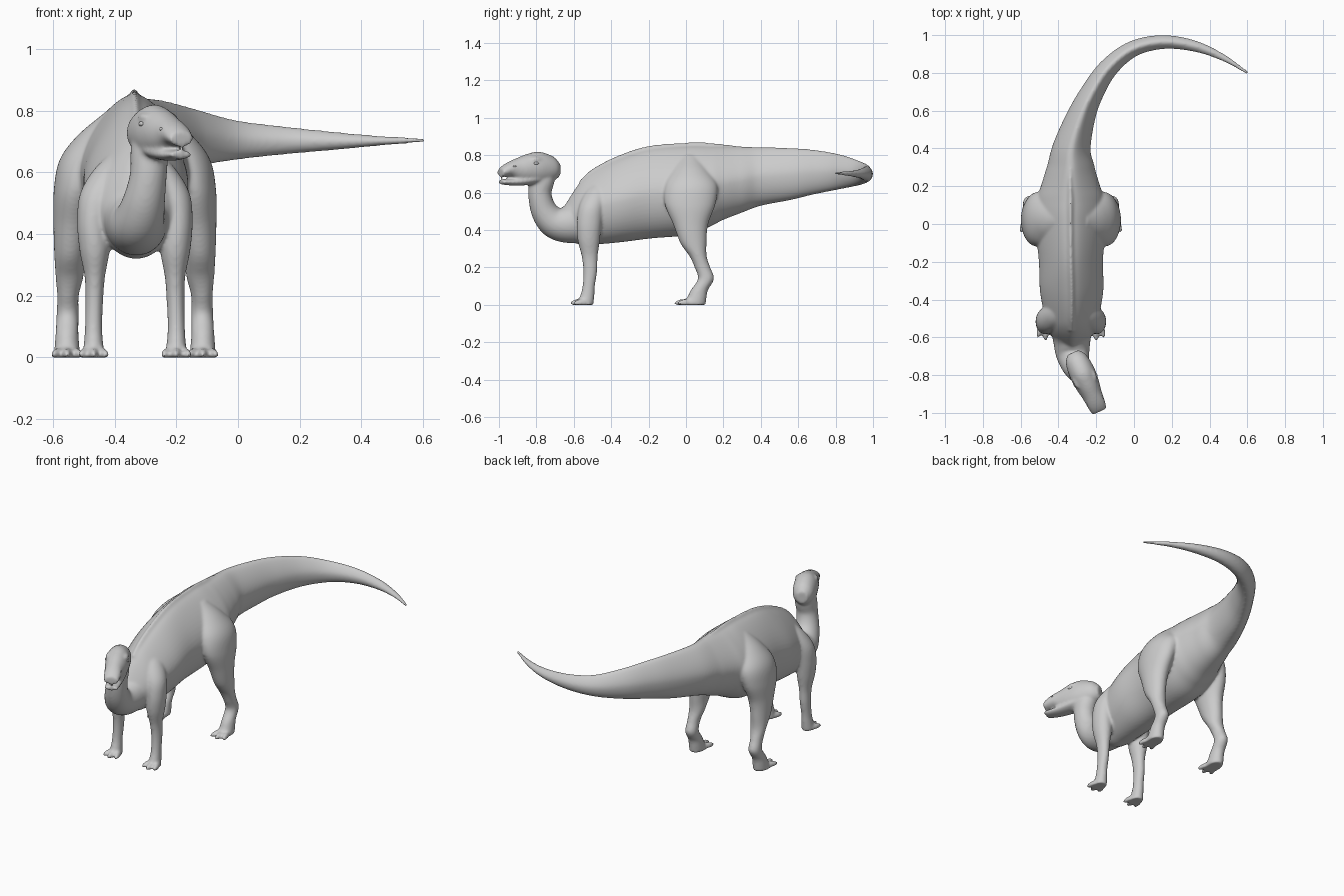
import bpy, bmesh, math
from mathutils import Vector, Matrix

cube = bpy.data.objects.get("Cube")
if cube:
    bpy.data.objects.remove(cube, do_unlink=True)

AXIS = -0.334          # sideways position of the body's mirror plane
X, Y, Z = Vector((1, 0, 0)), Vector((0, 1, 0)), Vector((0, 0, 1))

skin_grey = bpy.data.materials.new("skin_grey")
skin_grey.use_nodes = True
grey = (0.6, 0.6, 0.6, 1)
skin_grey.diffuse_color = grey
skin_grey.node_tree.nodes["Principled BSDF"].inputs["Base Color"].default_value = grey


def smooth_rows(rows, steps=7):
    """Catmull-Rom interpolation of cross-section rows."""
    rows = [Vector(r) for r in rows]
    out = []
    for i in range(len(rows) - 1):
        p1, p2 = rows[i], rows[i + 1]
        p0 = rows[i - 1] if i else p1 * 2 - p2
        p3 = rows[i + 2] if i + 2 < len(rows) else p2 * 2 - p1
        for s in range(steps):
            t = s / steps
            out.append((p1 * 2 + (p2 - p0) * t + (p0 * 2 - p1 * 5 + p2 * 4 - p3) * t * t
                        + (p1 * 3 - p0 - p2 * 3 + p3) * t * t * t) * 0.5)
    return out + [rows[-1]]


def loft(bm, rows, frame, peak=0.0, sides=56):
    """Closed tube through rows (x, y, z, half width, half height)."""
    rows = smooth_rows(rows)
    centres = [Vector(r[:3]) for r in rows]
    rings = []
    for i, r in enumerate(rows):
        tangent = centres[min(i + 1, len(rows) - 1)] - centres[max(i - 1, 0)]
        side, up = frame(tangent.normalized())
        ring = []
        for j in range(sides):
            a = math.tau * j / sides
            c, s = math.cos(a), math.sin(a)
            c *= 1 - peak * max(s, 0) ** 1.5
            ring.append(bm.verts.new(centres[i] + side * c * max(r[3], 0.003)
                                     + up * s * max(r[4], 0.003)))
        rings.append(ring)
    for a, b in zip(rings, rings[1:]):
        for j in range(sides):
            k = (j + 1) % sides
            bm.faces.new((a[j], a[k], b[k], b[j]))
    bm.faces.new(rings[0])
    bm.faces.new(rings[-1])


def upright(t):
    return Vector((t.y, -t.x, 0)).normalized(), Z


def along_neck(t):
    return X, X.cross(t).normalized()


def level(t):
    return X, Y


def ball(bm, centre, radii, turn=0.0):
    m = Matrix.Translation(centre) @ Matrix.Rotation(turn, 4, "Z") @ Matrix.Diagonal((*radii, 1))
    return bmesh.ops.create_icosphere(bm, subdivisions=3, radius=1, matrix=m)["verts"]


def finish(bm, name):
    bmesh.ops.recalc_face_normals(bm, faces=bm.faces)
    for f in bm.faces:
        f.smooth = True
    mesh = bpy.data.meshes.new(name)
    bm.to_mesh(mesh)
    bm.free()
    mesh.materials.append(skin_grey)
    obj = bpy.data.objects.new(name, mesh)
    bpy.context.collection.objects.link(obj)
    return obj


skin = bmesh.new()

# Trunk and curling tail: x, y, half width, top, bottom
trunk = [
    (-.33, -.65, .06, .53, .36), (-.33, -.57, .12, .65, .323), (-.33, -.49, .143, .718, .323),
    (-.33, -.35, .168, .788, .335), (-.334, -.19, .17, .836, .355), (-.336, .02, .19, .852, .375),
    (-.336, .13, .18, .85, .42), (-.336, .2, .157, .848, .455), (-.335, .29, .13, .846, .49),
    (-.33, .4, .102, .843, .53), (-.285, .555, .078, .839, .56), (-.23, .68, .063, .83, .59),
    (-.14, .82, .052, .806, .618), (-.01, .925, .043, .77, .64), (.15, .963, .037, .749, .658),
    (.32, .942, .03, .731, .673), (.47, .882, .019, .718, .687), (.605, .798, .008, .712, .697)]
loft(skin, [(x, y, (t + b) / 2, w, (t - b) / 2) for x, y, w, t, b in trunk], upright, peak=0.4)

# Narrow ridge along the spine, sinking into the tail
ridge = [(r[0], r[1], r[3] - 0.03, 0.03, 0.047) for r in trunk[1:7]]
loft(skin, ridge + [(-.335, .29, .802, .026, .047), (-.3, .5, .78, .02, .04)], upright, peak=0.6)

# Neck, rising in an S
loft(skin, [(-.335, -.5, .48, .12, .14), (-.33, -.61, .435, .1, .107), (-.325, -.7, .44, .087, .087),
            (-.308, -.757, .5, .071, .071), (-.291, -.781, .59, .06, .062),
            (-.288, -.77, .67, .06, .067), (-.295, -.75, .74, .045, .055)], along_neck)

# Head, turned a little to the model's left
BACK, SNOUT = Vector((-.323, -.68, 0)), Vector((-.183, -.99, 0))
HEAD_SIDE = Z.cross(SNOUT - BACK).normalized()


def head_loft(rows):
    out = []
    for s, w, top, bottom in rows:
        p = BACK.lerp(SNOUT, s)
        out.append((p.x, p.y, (top + bottom) / 2, w, (top - bottom) / 2))
    loft(skin, out, lambda t: (HEAD_SIDE, Z))


def head_point(s, side, z):
    p = BACK.lerp(SNOUT, s) + HEAD_SIDE * side
    return Vector((p.x, p.y, z))


head_loft([(0, .033, .76, .685), (.12, .059, .796, .66), (.35, .069, .819, .643),
           (.55, .064, .806, .648), (.72, .054, .785, .66), (.84, .05, .768, .684),
           (.93, .047, .752, .686), (1.01, .041, .732, .682)])
# Lower jaw
head_loft([(.25, .053, .72, .65), (.5, .056, .7, .642), (.75, .047, .68, .637), (1, .038, .67, .644)])
# Brows
for side in (-1, 1):
    ball(skin, head_point(.45, side * .049, .778), (.016, .035, .014), math.radians(23))

# Limbs: offset from the mirror plane, y, z, half width, half depth
front_leg = [
    (.04, -.45, .67, .03, .04), (.08, -.475, .61, .052, .06), (.118, -.503, .53, .06, .068),
    (.136, -.517, .44, .051, .066), (.131, -.52, .35, .049, .06), (.13, -.515, .26, .033, .043),
    (.132, -.512, .18, .029, .037), (.134, -.52, .1, .028, .033), (.134, -.528, .05, .031, .038),
    (.134, -.54, 0, .037, .045)]
hind_leg = [
    (.04, .02, .8, .05, .05), (.105, .025, .72, .08, .1), (.16, .028, .64, .084, .14),
    (.19, .022, .54, .073, .136),
    (.203, .025, .43, .061, .093), (.21, .04, .33, .051, .07), (.212, .065, .26, .045, .046),
    (.217, .088, .2, .035, .042), (.218, .107, .14, .036, .043), (.22, .072, .08, .037, .046),
    (.22, .058, .04, .04, .052), (.22, .04, 0, .043, .065)]


def leg(rows, side, toe_y, toe_length):
    loft(skin, [(AXIS + side * o, y, z, w, d) for o, y, z, w, d in rows], level)
    foot = AXIS + side * rows[-1][0]
    for k in (-1, 0, 1):
        verts = ball(skin, (foot + k * .027, toe_y + abs(k) * .014, .008),
                     (.017, toe_length, .024), k * math.radians(18))
        for v in verts:
            v.co.z = max(v.co.z, 0)


for side in (-1, 1):
    leg(front_leg, side, -.568, .052)
    leg(hind_leg, side, -.005, .06)

# Fuse all the limbs into one continuous skin
body = finish(skin, "body_skin")
remesh = body.modifiers.new("fuse", "REMESH")
remesh.mode = "VOXEL"
remesh.voxel_size = 0.007
remesh.use_smooth_shade = True
soften = body.modifiers.new("soften", "SMOOTH")
soften.factor = 0.5
soften.iterations = 10

# Eyes and nostrils
for side, label in ((-1, "right"), (1, "left")):
    eye = bmesh.new()
    ball(eye, head_point(.47, side * .062, .757), (.007, .014, .008), math.radians(23))
    finish(eye, label + "_eye")
    nostril = bmesh.new()
    ball(nostril, head_point(.82, side * .045, .74), (.005, .01, .005), math.radians(23))
    finish(nostril, label + "_nostril")
